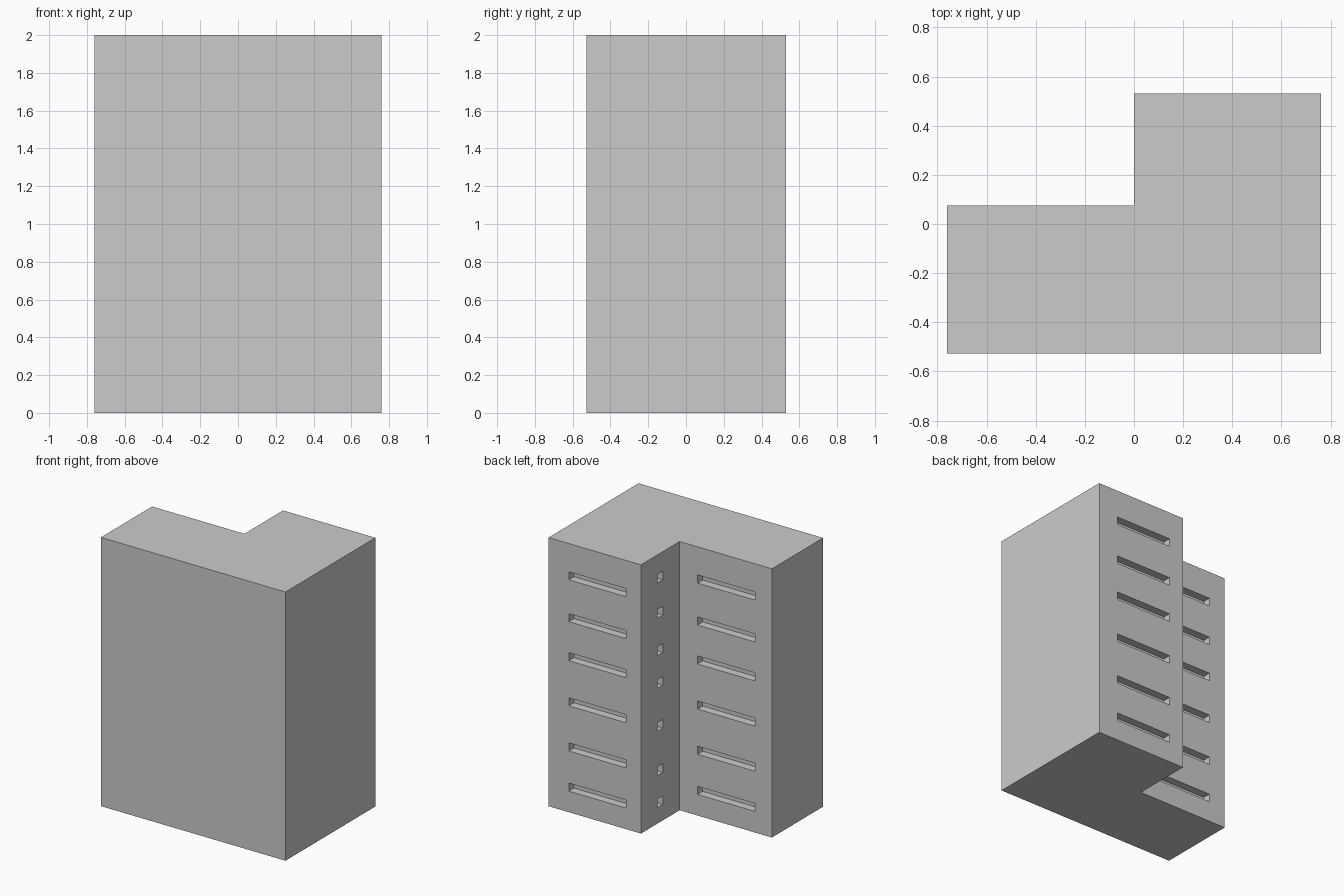
import bpy, bmesh
from mathutils import Matrix, Vector

if "Cube" in bpy.data.objects:
    bpy.data.objects.remove(bpy.data.objects["Cube"])

H = 2.0
DEPTH = 0.06


def add_box(bm, lo, hi):
    lo, hi = Vector(lo), Vector(hi)
    m = Matrix.Translation((lo + hi) / 2) @ Matrix.Diagonal((*(hi - lo), 1))
    bmesh.ops.create_cube(bm, size=1, matrix=m)


def to_object(bm, name):
    bmesh.ops.recalc_face_normals(bm, faces=bm.faces[:])
    mesh = bpy.data.meshes.new(name)
    bm.to_mesh(mesh)
    bm.free()
    ob = bpy.data.objects.new(name, mesh)
    bpy.context.collection.objects.link(ob)
    return ob


# L-shaped tower block
outline = [(-0.76, -0.527), (0.76, -0.527), (0.76, 0.53),
           (0, 0.53), (0, 0.075), (-0.76, 0.075)]
bm = bmesh.new()
base = bm.faces.new([bm.verts.new((x, y, 0)) for x, y in outline])
ext = bmesh.ops.extrude_face_region(bm, geom=[base], use_keep_orig=True)
top = [v for v in ext["geom"] if isinstance(v, bmesh.types.BMVert)]
bmesh.ops.translate(bm, verts=top, vec=(0, 0, H))
block = to_object(bm, "tower_block")

# Recess cutters: wide slots on both rear faces, small ones on the inner side
bm = bmesh.new()
for z in (0.157, 0.456, 0.792, 1.128, 1.418, 1.73):
    for x0, x1, y in ((0.122, 0.594, 0.53), (-0.622, -0.148, 0.075)):
        add_box(bm, (x0, y - DEPTH, z), (x1, y + 0.05, z + 0.06))
for z in (0.118, 0.357, 0.687, 1.006, 1.25, 1.528, 1.79):
    add_box(bm, (-0.05, 0.273, z), (DEPTH, 0.333, z + 0.065))
cutter = to_object(bm, "window_recess_cutter")
cutter.hide_render = True
cutter.display_type = 'WIRE'

# Cut the windows, then drop the helper
mod = block.modifiers.new("window_recesses", 'BOOLEAN')
mod.operation = 'DIFFERENCE'
mod.solver = 'EXACT'
mod.object = cutter
bpy.context.view_layer.objects.active = block
block.select_set(True)
bpy.ops.object.modifier_apply(modifier=mod.name)
bpy.data.objects.remove(cutter)
